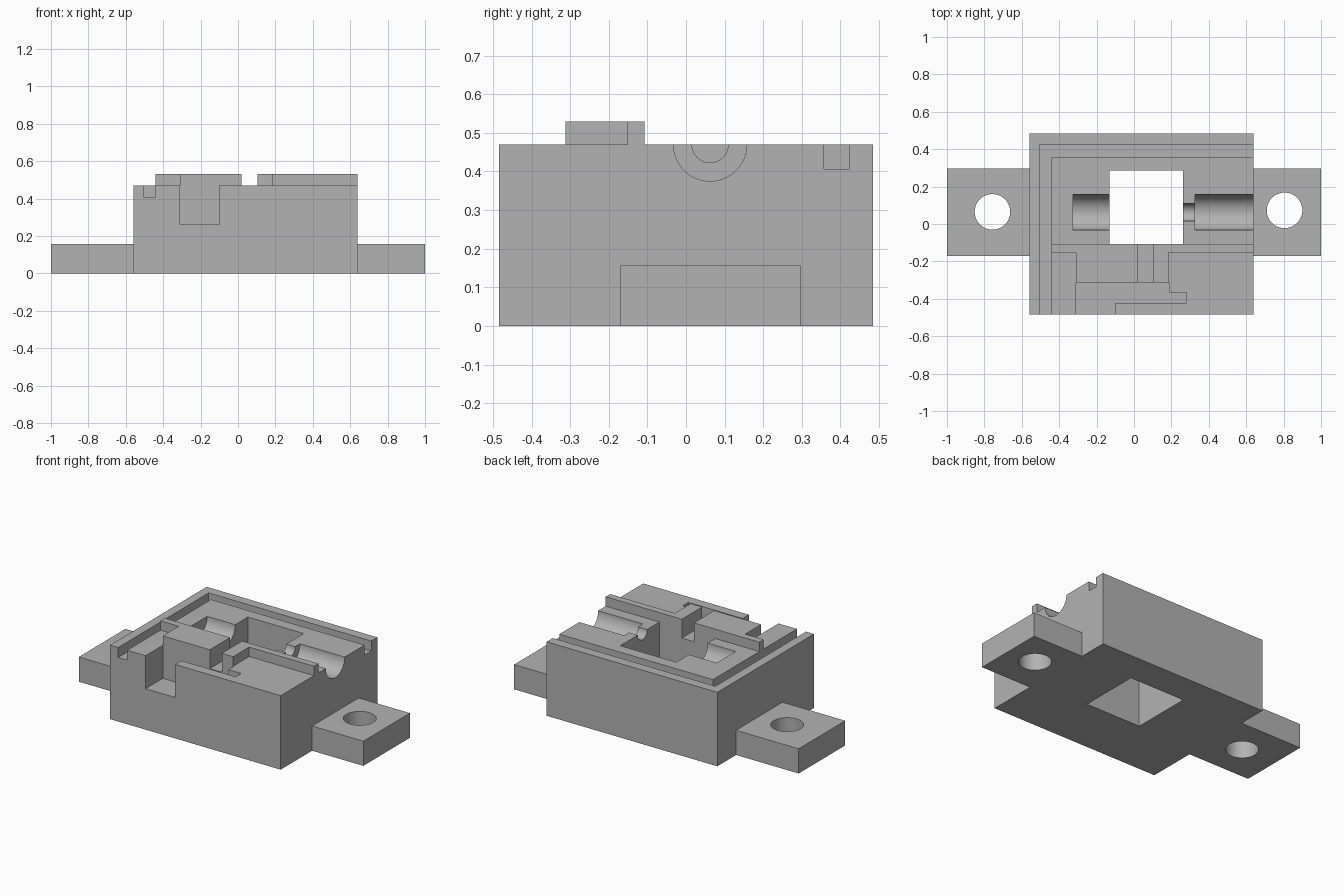
import bpy
import bmesh
import math
from mathutils import Matrix

cube = bpy.data.objects.get("Cube")
if cube:
    bpy.data.objects.remove(cube, do_unlink=True)

grey = bpy.data.materials.new("plain grey")
grey.use_nodes = True
colour = (0.45, 0.45, 0.45, 1)
grey.diffuse_color = colour
grey.node_tree.nodes["Principled BSDF"].inputs["Base Color"].default_value = colour


def make_object(name, bm):
    bmesh.ops.recalc_face_normals(bm, faces=bm.faces)
    mesh = bpy.data.meshes.new(name)
    bm.to_mesh(mesh)
    bm.free()
    mesh.materials.append(grey)
    obj = bpy.data.objects.new(name, mesh)
    bpy.context.collection.objects.link(obj)
    return obj


def prism(name, outline, z0, z1):
    """Extrude a plan outline from z0 to z1."""
    bm = bmesh.new()
    face = bm.faces.new([bm.verts.new((x, y, z0)) for x, y in outline])
    ext = bmesh.ops.extrude_face_region(bm, geom=[face])
    verts = [g for g in ext["geom"] if isinstance(g, bmesh.types.BMVert)]
    bmesh.ops.translate(bm, verts=verts, vec=(0, 0, z1 - z0))
    return make_object(name, bm)


def box(name, x0, x1, y0, y1, z0, z1):
    return prism(name, [(x0, y0), (x1, y0), (x1, y1), (x0, y1)], z0, z1)


def cylinder(name, radius, length, centre, along_x=False):
    bm = bmesh.new()
    turn = Matrix.Rotation(math.pi / 2, 4, "Y") if along_x else Matrix()
    bmesh.ops.create_cone(bm, cap_ends=True, segments=64, radius1=radius, radius2=radius,
                          depth=length, matrix=Matrix.Translation(centre) @ turn)
    return make_object(name, bm)


def combine(target, tool, operation):
    """Apply a boolean and discard the tool."""
    tool.hide_render = True
    mod = target.modifiers.new(tool.name, "BOOLEAN")
    mod.operation = operation
    mod.solver = "EXACT"
    mod.object = tool
    bpy.context.view_layer.objects.active = target
    bpy.ops.object.modifier_apply(modifier=mod.name)
    bpy.data.objects.remove(tool, do_unlink=True)


TOP, RIB_TOP = 0.47, 0.53
AXIS_Y = 0.0625

# Main block with mounting tabs
housing = box("housing", -0.56, 0.64, -0.485, 0.485, 0, TOP)
combine(housing, box("mounting_tabs", -1, 1, -0.17, 0.297, 0, 0.157), "UNION")

# Raised ribs and pads on the top
left_rib = [(-0.44, -0.152), (-0.31, -0.152), (-0.31, -0.312), (0.02, -0.312),
            (0.02, -0.108), (-0.44, -0.108)]
right_rib = [(0.105, -0.312), (0.185, -0.312), (0.185, -0.152), (0.64, -0.152),
             (0.64, -0.108), (0.105, -0.108)]
for outline in (left_rib, right_rib):
    combine(housing, prism("rib", outline, TOP - 0.03, RIB_TOP), "UNION")

# Front pocket, corner seal groove, central window and narrow channel
pocket = [(-0.31, -0.312), (0.19, -0.312), (0.19, -0.367), (0.28, -0.367),
          (0.28, -0.423), (-0.102, -0.423), (-0.102, -0.6), (-0.31, -0.6)]
groove = [(-0.503, -0.6), (-0.44, -0.6), (-0.44, 0.358), (0.8, 0.358),
          (0.8, 0.424), (-0.503, 0.424)]
cutters = [
    prism("pocket", pocket, 0.26, 0.7),
    prism("groove", groove, 0.407, 0.7),
    box("window", -0.13, 0.262, -0.108, 0.285, -0.1, 0.7),
    box("channel", 0.02, 0.105, -0.33, -0.09, 0.41, 0.7),
]

# Round-bottomed troughs along the centre line: start, end, radius
for x0, x1, radius in ((-0.327, -0.1, 0.095), (0.2, 0.4, 0.047), (0.325, 0.8, 0.095)):
    cutters.append(cylinder("trough", radius, x1 - x0, ((x0 + x1) / 2, AXIS_Y, TOP), True))

# Screw holes in the tabs
for x, y in ((-0.757, 0.065), (0.805, 0.073)):
    cutters.append(cylinder("screw_hole", 0.095, 0.5, (x, y, 0.1)))

for cutter in cutters:
    combine(housing, cutter, "DIFFERENCE")

# Smooth the curved walls, keep the edges sharp
bpy.ops.object.select_all(action="DESELECT")
housing.select_set(True)
bpy.context.view_layer.objects.active = housing
bpy.ops.object.shade_smooth_by_angle(angle=math.radians(30))
